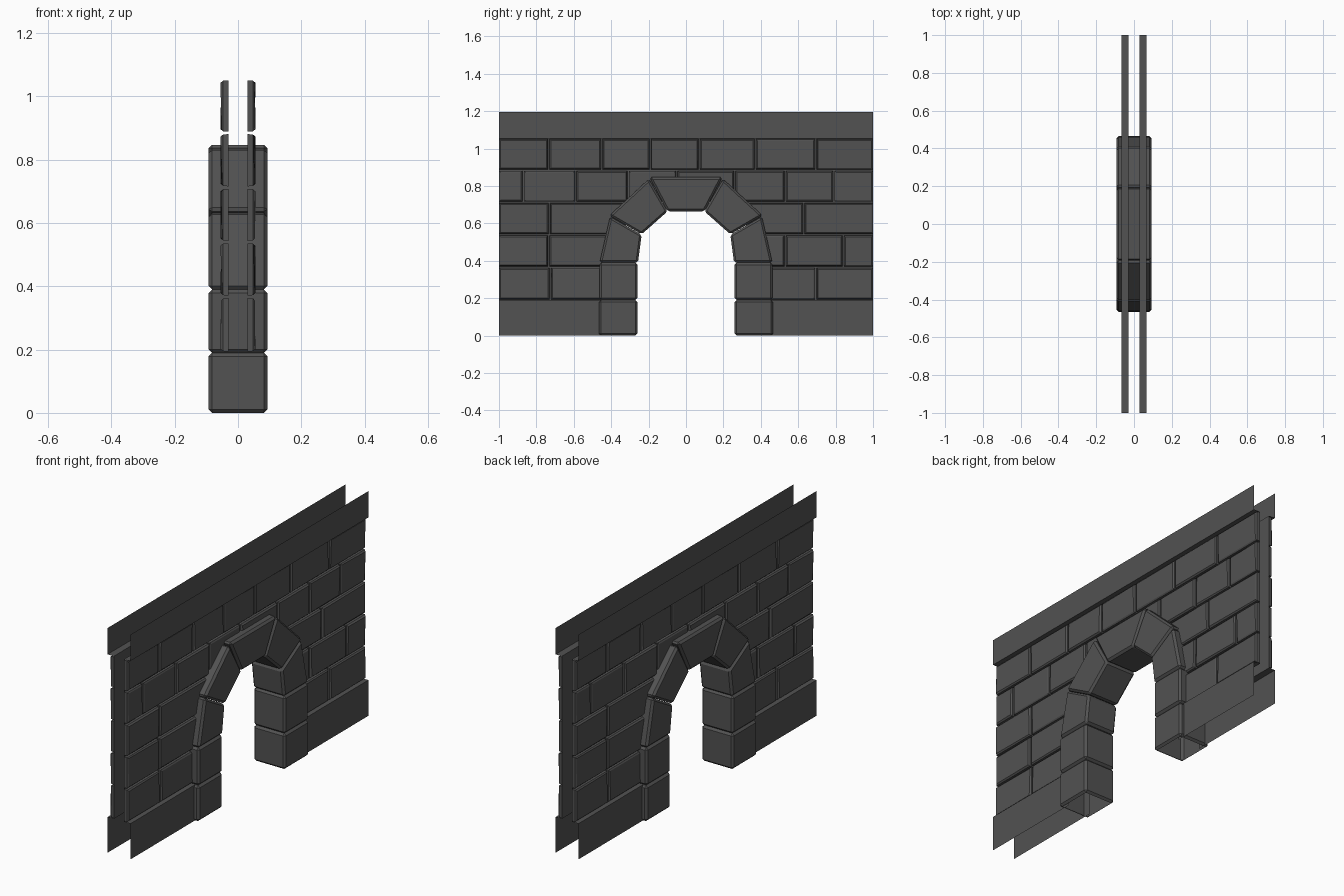
import bpy, bmesh, random
from mathutils import Vector

if "Cube" in bpy.data.objects:
    bpy.data.objects.remove(bpy.data.objects["Cube"])

random.seed(4)
stone = bpy.data.materials.new("dark grey stone")
stone.diffuse_color = (0.085, 0.085, 0.085, 1)
stone.use_nodes = True
stone.node_tree.nodes["Principled BSDF"].inputs["Base Color"].default_value = stone.diffuse_color


def finish(bm, name):
    me = bpy.data.meshes.new(name)
    bm.to_mesh(me)
    bm.free()
    me.materials.append(stone)
    ob = bpy.data.objects.new(name, me)
    bpy.context.collection.objects.link(ob)
    return ob


def both_sides(ob):
    """The far side of the wall is the near side turned half a turn."""
    other = ob.copy()
    other.name = ob.name + "_far"
    other.rotation_euler[2] = 3.14159265
    bpy.context.collection.objects.link(other)


def quad(bm, pts, toward):
    f = bm.faces.new([bm.verts.new(p) for p in pts])
    f.normal_update()
    if f.normal.dot(Vector(toward)) < 0:
        f.normal_flip()


def brick(bm, y0, y1, z0, z1):
    """Open-backed brick with a chamfered, slightly uneven outer face."""
    def ring(x, d, j=0):
        return [bm.verts.new((x + random.uniform(-j, j), y, z)) for y, z in
                ((y0 + d, z0 + d), (y1 - d, z0 + d), (y1 - d, z1 - d), (y0 + d, z1 - d))]
    rings = [ring(0.03, 0), ring(0.047, 0.001), ring(0.053, 0.008, 0.003)]
    for a, b in zip(rings, rings[1:]):
        for i in range(4):
            k = (i + 1) % 4
            bm.faces.new((a[i], a[k], b[k], b[i]))
    bm.faces.new(rings[-1])


# Courses: z range, then runs of joint positions along y
courses = [
    (0.885, 1.055, [[-1, -.735, -.45, -.19, .07, .37, .695, 1]]),
    (0.712, 0.885, [[-1, -.87, -.59, -.31, -.05, .26, .53, .79, 1]]),
    (0.54, 0.712, [[-1, -.73, -.32], [.32, .63, 1]]),
    (0.367, 0.54, [[-1, -.735, -.36], [.36, .53, .84, 1]]),
    (0.19, 0.367, [[-1, -.725, -.36], [.36, .695, 1]]),
]
bricks, mortar = bmesh.new(), bmesh.new()
for z0, z1, runs in courses:
    for run in runs:
        a, b = run[0], run[-1]
        quad(mortar, [(.03, a, z0), (.03, b, z0), (.03, b, z1), (.03, a, z1)], (1, 0, 0))
        for y0, y1 in zip(run, run[1:]):
            brick(bricks, y0 + (0 if y0 == -1 else .004), y1 - (0 if y1 == 1 else .004),
                  z0 + .004, z1 - .004)
both_sides(finish(bricks, "wall_bricks"))
both_sides(finish(mortar, "mortar"))

# Plain bands at top and bottom with their ledges
bands = bmesh.new()
for y0, y1, z0, z1, ledge, up in ((-1, 1, 1.055, 1.195, 1.055, -1),
                                  (-1, -.42, 0, .19, .19, 1), (.42, 1, 0, .19, .19, 1)):
    X = .067
    quad(bands, [(X, y0, z0), (X, y1, z0), (X, y1, z1), (X, y0, z1)], (1, 0, 0))
    quad(bands, [(.03, y0, ledge), (.03, y1, ledge), (X, y1, ledge), (X, y0, ledge)], (0, 0, up))
both_sides(finish(bands, "wall_bands"))


def arch_block(name, pts, open_bottom=False):
    """Bevelled stone from its outline in the y-z plane."""
    bm = bmesh.new()
    near = [bm.verts.new((.093, y, z)) for y, z in pts]
    far = [bm.verts.new((-.093, y, z)) for y, z in pts]
    bm.faces.new(near)
    bm.faces.new(far[::-1])
    n = len(pts)
    for i in range(n):
        k = (i + 1) % n
        bm.faces.new((near[i], far[i], far[k], near[k]))
    bmesh.ops.recalc_face_normals(bm, faces=bm.faces[:])
    bmesh.ops.bevel(bm, geom=bm.edges[:], offset=.011, segments=1, profile=.5, affect='EDGES')
    if open_bottom:
        low = [f for f in bm.faces if all(v.co.z < .001 for v in f.verts)]
        bmesh.ops.delete(bm, geom=low, context='FACES_ONLY')
    finish(bm, name)


# Arch stones, mirrored left and right, and the keystone
for side, s in (("left", -1), ("right", 1)):
    def m(pts):
        return [(s * y, z) for y, z in pts]
    arch_block("arch_base_" + side, m([(.26, 0), (.465, 0), (.465, .19), (.26, .19)]), True)
    arch_block("arch_post_" + side, m([(.26, .19), (.462, .19), (.462, .39), (.26, .39)]))
    arch_block("arch_springer_" + side, m([(.257, .39), (.462, .39), (.406, .637), (.237, .54)]))
    arch_block("arch_shoulder_" + side, m([(.237, .542), (.41, .642), (.198, .838), (.098, .665)]))
arch_block("keystone", [(-.1, .665), (.1, .665), (.195, .847), (-.195, .847)])
